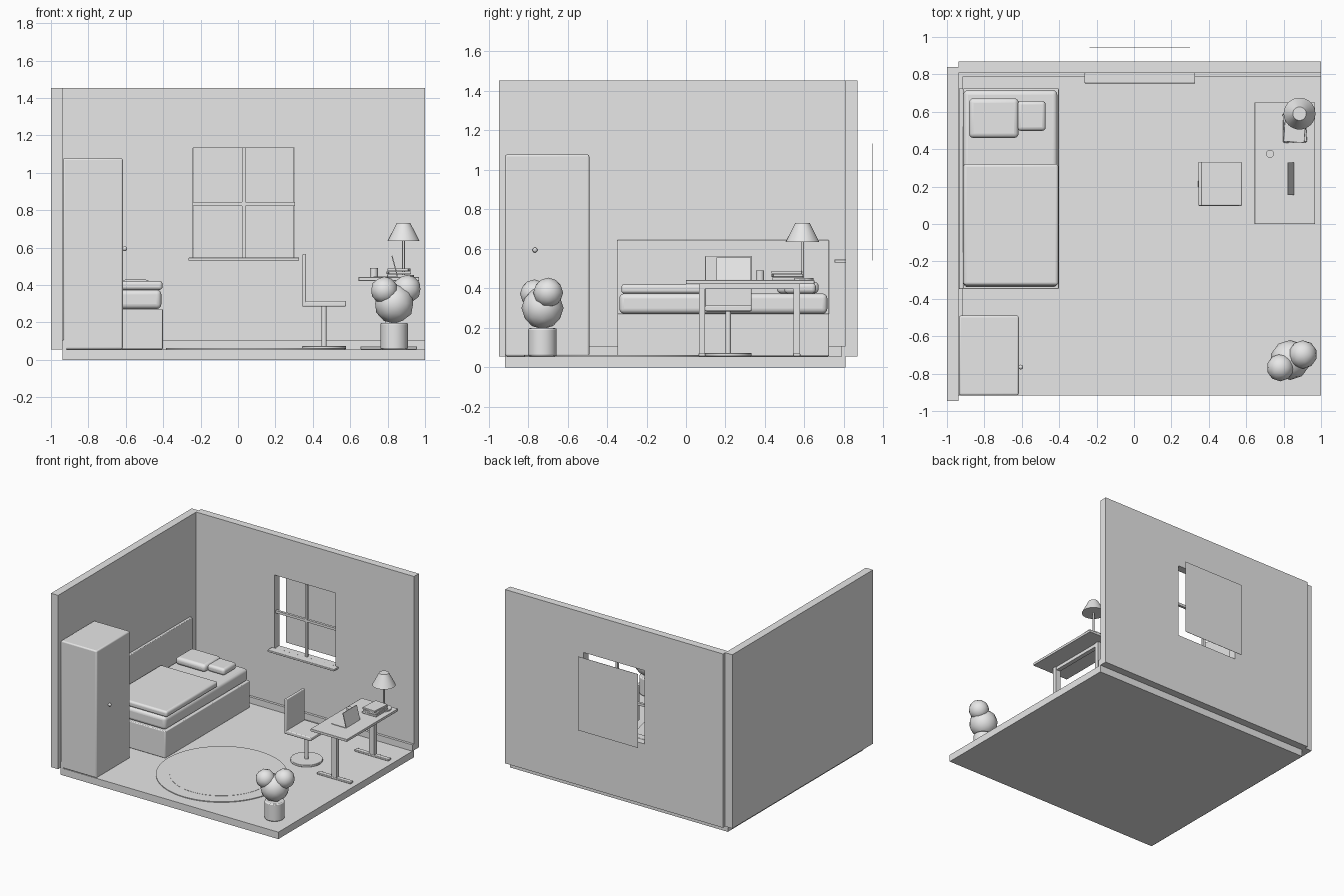
import bpy, math
from mathutils import Vector

if "Cube" in bpy.data.objects:
    bpy.data.objects.remove(bpy.data.objects["Cube"])

grey = bpy.data.materials.new("plain grey")
grey.diffuse_color = (0.8, 0.8, 0.8, 1)
grey.use_nodes = True
grey.node_tree.nodes["Principled BSDF"].inputs["Base Color"].default_value = grey.diffuse_color


def finish(name, bevel=0, segments=3, smooth=True):
    ob = bpy.context.object
    ob.name = name
    ob.data.materials.append(grey)
    if bevel:
        m = ob.modifiers.new("rounded edges", 'BEVEL')
        m.width, m.segments = bevel, segments
        m.limit_method = 'ANGLE'
    if smooth:
        bpy.ops.object.shade_smooth_by_angle(angle=math.radians(35))
    return ob


def box(name, x, y, z, bevel=0, segments=3):
    """Box from (min, max) ranges on each axis."""
    lo, hi = Vector((x[0], y[0], z[0])), Vector((x[1], y[1], z[1]))
    bpy.ops.mesh.primitive_cube_add(size=1, location=(lo + hi) / 2)
    ob = bpy.context.object
    for v in ob.data.vertices:
        v.co = Vector(a * b for a, b in zip(v.co, hi - lo))
    return finish(name, bevel, segments, smooth=bevel > 0)


def cyl(name, x, y, z, r, r_top=None, bevel=0, sides=32):
    bpy.ops.mesh.primitive_cone_add(vertices=sides, radius1=r,
                                    radius2=r if r_top is None else r_top,
                                    depth=z[1] - z[0], location=(x, y, sum(z) / 2))
    return finish(name, bevel, 2)


def ball(name, loc, r, sub=2):
    bpy.ops.mesh.primitive_ico_sphere_add(subdivisions=sub, radius=r, location=loc)
    ob = finish(name, smooth=False)
    bpy.ops.object.shade_smooth()
    return ob


F = 0.056  # floor level

# Room shell
box("floor", (-0.937, 1), (-0.916, 0.807), (0, F))
box("left_wall", (-1, -0.937), (-0.947, 0.84), (F, 1.453))
back_wall = box("back_wall", (-0.937, 1), (0.807, 0.868), (F, 1.453))
box("left_baseboard", (-0.937, -0.916), (-0.916, 0.807), (F, 0.107))
box("back_baseboard", (-0.937, 1), (0.787, 0.807), (F, 0.107))

# Window opening, bars, sill and outside pane
cutter = box("window_cutter", (-0.24, 0.302), (0.7, 0.93), (0.543, 1.133))
cutter.hide_render = True
cutter.hide_set(True)
cut = back_wall.modifiers.new("window opening", 'BOOLEAN')
cut.operation, cut.object, cut.solver = 'DIFFERENCE', cutter, 'EXACT'
box("window_bar_vertical", (0.021, 0.041), (0.82, 0.84), (0.543, 1.133))
box("window_bar_horizontal", (-0.24, 0.302), (0.82, 0.84), (0.823, 0.843))
box("window_sill", (-0.265, 0.327), (0.752, 0.812), (0.53, 0.546), 0.003, 2)
box("outside_pane", (-0.237, 0.299), (0.945, 0.947), (0.54, 1.133))

# Wardrobe
box("wardrobe", (-0.936, -0.616), (-0.916, -0.49), (F, 1.078), 0.01)
ball("wardrobe_knob", (-0.605, -0.765, 0.594), 0.013)

# Bed
box("headboard", (-0.936, -0.912), (-0.348, 0.725), (F, 0.645), 0.005)
box("bed_base", (-0.914, -0.402), (-0.348, 0.725), (F, 0.272), 0.006)
box("mattress", (-0.912, -0.41), (-0.338, 0.716), (0.272, 0.374), 0.025, 4)
box("blanket", (-0.912, -0.404), (-0.328, 0.322), (0.374, 0.421), 0.016, 4)
box("large_pillow", (-0.882, -0.617), (0.46, 0.672), (0.374, 0.434), 0.024, 4)
box("small_pillow", (-0.625, -0.472), (0.498, 0.658), (0.374, 0.428), 0.02, 4)

# Rug
cyl("rug", 0.094, -0.34, (F, 0.062), 0.48, sides=64)
cyl("rug_inner", 0.094, -0.34, (F, 0.0635), 0.38, sides=64)

# Chair
box("chair_seat", (0.344, 0.578), (0.097, 0.332), (0.284, 0.314), 0.007)
box("chair_back", (0.344, 0.364), (0.097, 0.332), (0.284, 0.565), 0.006)
cyl("chair_post", 0.46, 0.214, (0.06, 0.29), 0.014)
cyl("chair_foot", 0.46, 0.214, (F, 0.073), 0.118, bevel=0.003)

# Desk with two T-shaped legs and a rail
box("desk_top", (0.645, 0.968), (0, 0.65), (0.422, 0.442), 0.002, 2)
for side, y in (("front", 0.081), ("back", 0.561)):
    box(side + "_desk_leg", (0.785, 0.83), (y - 0.016, y + 0.016), (F, 0.424))
    box(side + "_desk_foot", (0.655, 0.957), (y - 0.018, y + 0.018), (F, 0.071), 0.003, 2)
box("desk_rail", (0.79, 0.825), (0.081, 0.561), (0.396, 0.422))

# Tablet leaning over a thin keyboard
box("keyboard", (0.725, 0.85), (0.155, 0.33), (0.442, 0.446))
screen = box("screen", (-0.003, 0.003), (-0.088, 0.088), (0, 0.115))
screen.location += Vector((0.838, 0.242, 0.443))
screen.rotation_euler.y = -math.radians(15)

# Mug, books and lamp
cyl("mug", 0.727, 0.375, (0.442, 0.49), 0.021)
for i, (turn, w) in enumerate(((0, 0.125), (4, 0.12), (-4, 0.112))):
    z = 0.442 + i * 0.016
    book = box("book_%d" % (i + 1), (0.86 - w / 2, 0.86 + w / 2),
               (0.437, 0.59), (z, z + 0.015), 0.002, 2)
    book.rotation_euler.z = math.radians(turn)
cyl("lamp_base", 0.885, 0.59, (0.442, 0.452), 0.055)
cyl("lamp_post", 0.885, 0.59, (0.445, 0.65), 0.007, sides=16)
cyl("lamp_shade", 0.885, 0.59, (0.636, 0.732), 0.085, 0.036)

# Potted plant
cyl("plant_pot", 0.835, -0.728, (F, 0.198), 0.073, bevel=0.008)
ball("large_leaf_ball", (0.835, -0.727, 0.3), 0.107)
ball("left_leaf_ball", (0.782, -0.768, 0.372), 0.073)
ball("right_leaf_ball", (0.903, -0.698, 0.378), 0.076)
